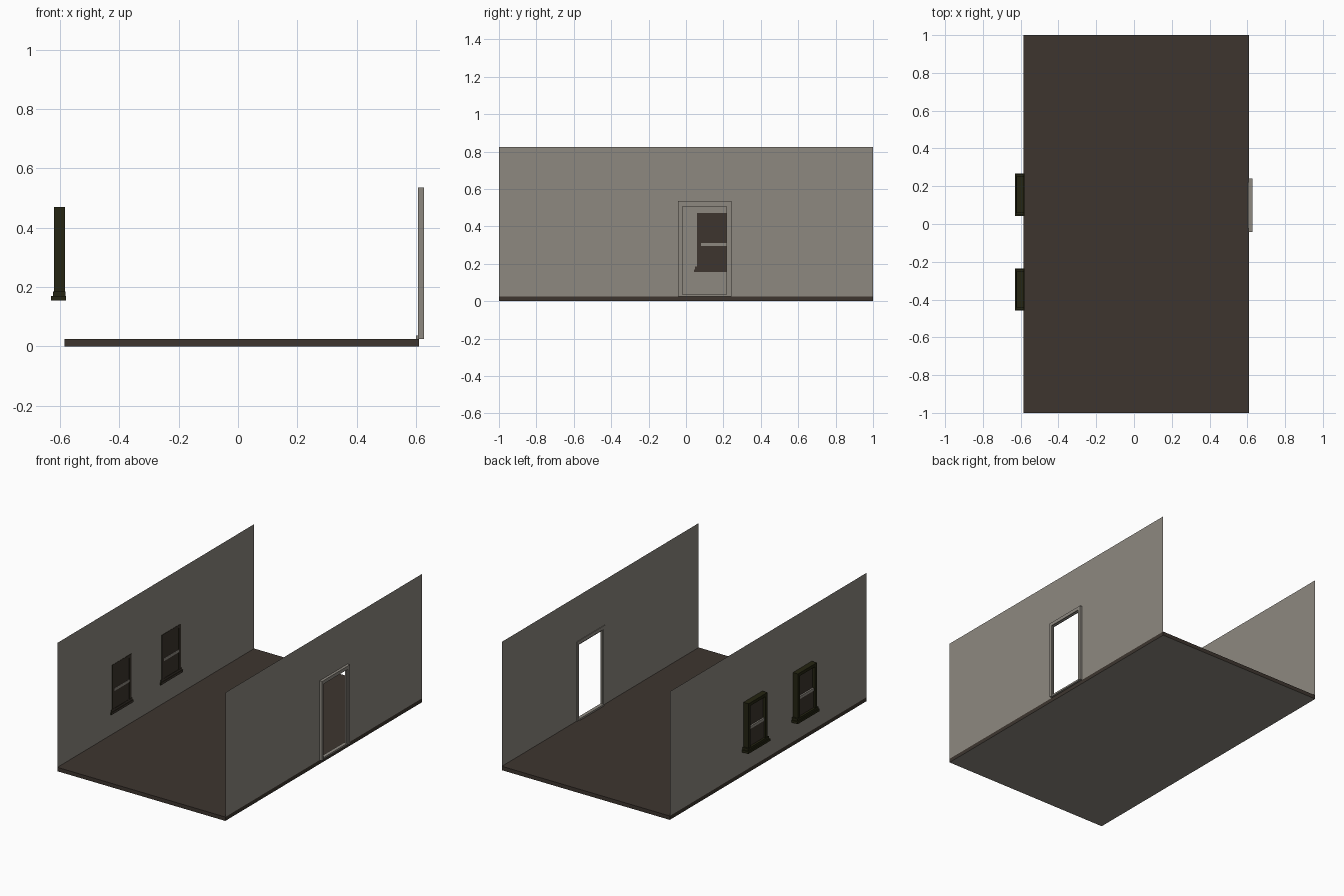
import bpy, bmesh

if "Cube" in bpy.data.objects:
    bpy.data.objects.remove(bpy.data.objects["Cube"])

def mat(name, c):
    m = bpy.data.materials.new(name)
    m.diffuse_color = (*c, 1)
    m.use_nodes = True
    m.node_tree.nodes["Principled BSDF"].inputs["Base Color"].default_value = m.diffuse_color
    return m

GREY = mat("wall grey", (0.27, 0.25, 0.217))
BROWN = mat("dark brown", (0.047, 0.036, 0.028))
OLIVE = mat("dark olive", (0.018, 0.018, 0.006))

def finish(bm, name, mats):
    me = bpy.data.meshes.new(name)
    bm.to_mesh(me)
    bm.free()
    for m in mats:
        me.materials.append(m)
    ob = bpy.data.objects.new(name, me)
    bpy.context.collection.objects.link(ob)
    return ob

def add_box(bm, x, y, z):
    """Add a box from three (low, high) ranges."""
    vs = bmesh.ops.create_cube(bm, size=1)["verts"]
    for v in vs:
        for i, (lo, hi) in enumerate((x, y, z)):
            v.co[i] = lo if v.co[i] < 0 else hi

def boxes(name, parts, mats, rule=None):
    bm = bmesh.new()
    for p in parts:
        add_box(bm, *p)
    bm.normal_update()
    if rule:
        for f in bm.faces:
            f.material_index = rule(f)
    return finish(bm, name, mats)

def wall(name, x, rects, sign):
    """Thin sheet made of y/z rectangles at a fixed x."""
    bm = bmesh.new()
    for y0, y1, z0, z1 in rects:
        pts = [(x, y0, z0), (x, y1, z0), (x, y1, z1), (x, y0, z1)]
        bm.faces.new([bm.verts.new(p) for p in pts[::sign]])
    return finish(bm, name, [GREY])

XL, XR, FLOOR, TOP = -0.585, 0.61, 0.025, 0.825

# floor slab, grey underneath
boxes("floor", [((XL, XR), (-1, 1), (0, FLOOR))], [BROWN, GREY],
      lambda f: int(f.normal.z < -0.5))

# side walls, the right one with a doorway
D0, D1, DT = -0.025, 0.222, 0.513
wall("left_wall", XL, [(-1, 1, FLOOR, TOP)], 1)
wall("right_wall", XR, [(-1, D0, FLOOR, TOP), (D1, 1, FLOOR, TOP),
                        (D0, D1, DT, TOP)], 1)

# door casing with a thin inner stop and threshold
fx = (0.606, 0.627)
boxes("door_frame", [
    (fx, (-0.042, D0), (FLOOR, 0.535)),
    (fx, (D1, 0.242), (FLOOR, 0.535)),
    (fx, (D0, D1), (DT, 0.535)),
    ((0.611, 0.619), (D0, D0 + 0.006), (FLOOR, DT)),
    ((0.611, 0.619), (D1 - 0.006, D1), (FLOOR, DT)),
    ((0.611, 0.619), (D0, D1), (DT - 0.006, DT)),
    ((0.600, 0.622), (D0, D1), (FLOOR, 0.036))], [GREY])

# two sash windows on the left wall
for label, c in (("back", 0.155), ("front", -0.347)):
    a, b = c - 0.096, c + 0.096
    wx = (-0.621, -0.583)
    faces_in = lambda f: int(f.normal.x > 0.5)
    # casing: olive outside, brown on the room side
    boxes(label + "_window_frame", [
        (wx, (a, a + 0.02), (0.17, 0.47)),
        (wx, (b - 0.02, b), (0.17, 0.47)),
        (wx, (a + 0.02, b - 0.02), (0.45, 0.47))],
        [OLIVE, BROWN], faces_in)
    # sill
    boxes(label + "_window_sill", [
        ((-0.63, -0.579), (c - 0.112, c + 0.112), (0.155, 0.17)),
        ((-0.624, -0.582), (c - 0.106, c + 0.106), (0.17, 0.185))],
        [OLIVE, BROWN], faces_in)
    # upper and lower panes with a meeting rail between
    p = (a + 0.02, b - 0.02)
    boxes(label + "_window_panes", [
        ((-0.610, -0.584), p, (0.17, 0.295)),
        ((-0.604, -0.584), p, (0.312, 0.45))], [BROWN])
    boxes(label + "_window_rail", [((-0.614, -0.583), p, (0.295, 0.312))], [GREY])
